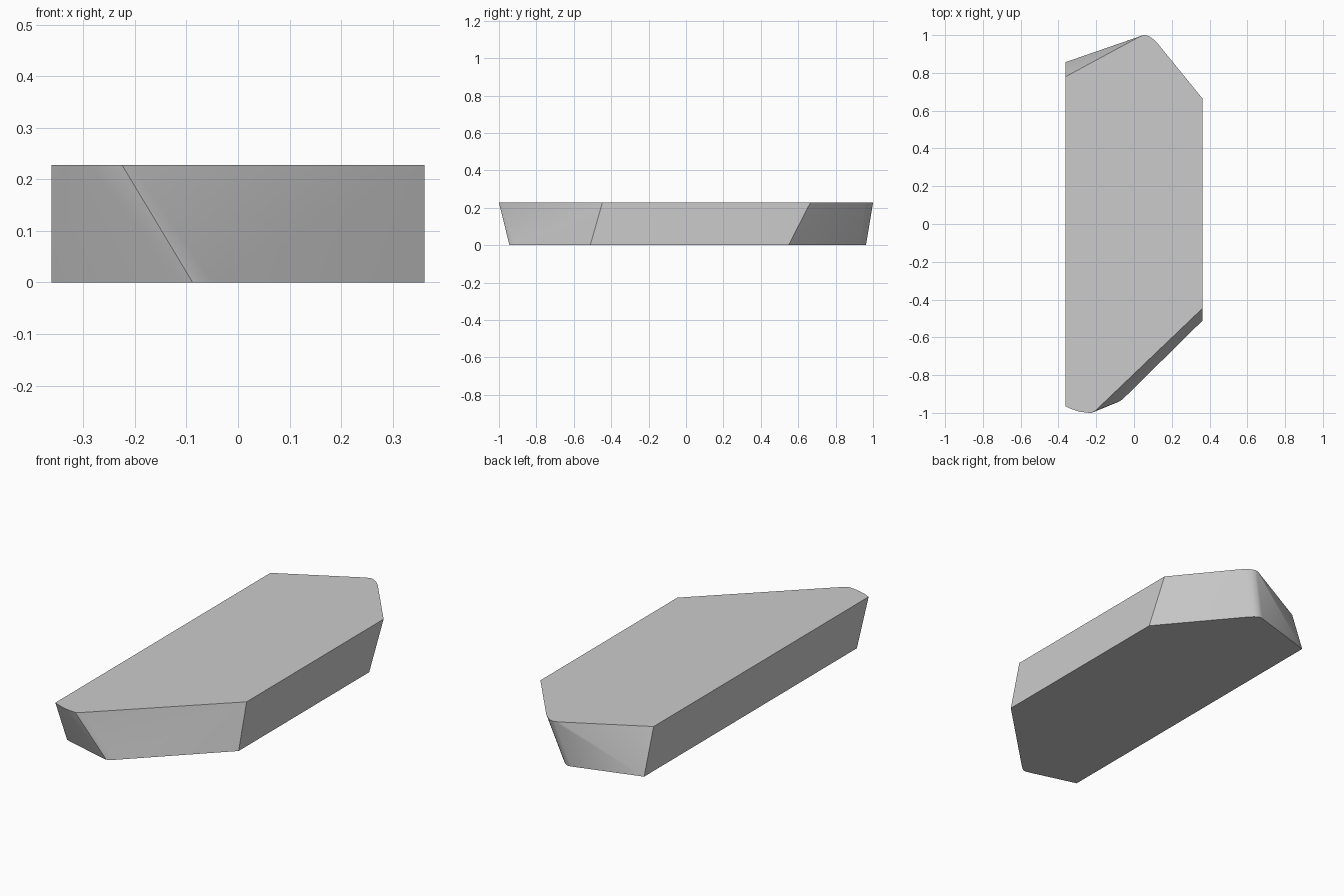
import bpy
import bmesh
import math

if "Cube" in bpy.data.objects:
    bpy.data.objects.remove(bpy.data.objects["Cube"])

W, H = 0.362, 0.228  # half width, thickness

# Upper outline, counter-clockwise from the front left corner
top = [(-W, -0.966), (-0.33, -0.980), (-0.29, -0.993), (-0.25, -0.999),
       (-0.225, -1.0), (-0.205, -0.989), (W, -0.447),
       (W, 0.665), (0.125, 0.956), (0.105, 0.976), (0.085, 0.991),
       (0.065, 0.999), (0.05, 1.0), (0.03, 0.992), (-W, 0.78)]

# Lower outline, its pointed ends shifted sideways from the upper ones
base = [(-W, -0.87), (-0.115, -0.939), (-0.088, -0.944), (-0.07, -0.935),
        (-0.05, -0.918), (W, -0.512),
        (W, 0.548), (0.04, 0.932), (0.022, 0.949), (0.0, 0.962),
        (-0.02, 0.96), (-W, 0.857)]

# Slab: convex skin around both outlines
bm = bmesh.new()
for outline, z in ((top, H), (base, 0.0)):
    for x, y in outline:
        bm.verts.new((x, y, z))
bmesh.ops.convex_hull(bm, input=bm.verts[:])
bmesh.ops.dissolve_limit(bm, angle_limit=math.radians(0.5),
                         verts=bm.verts[:], edges=bm.edges[:])
bmesh.ops.recalc_face_normals(bm, faces=bm.faces[:])

mesh = bpy.data.meshes.new("stone_slab")
bm.to_mesh(mesh)
bm.free()
slab = bpy.data.objects.new("stone_slab", mesh)
bpy.context.collection.objects.link(slab)

# Smooth the rounded tips, keep the cut edges sharp
bpy.context.view_layer.objects.active = slab
slab.select_set(True)
bpy.ops.object.shade_smooth_by_angle(angle=math.radians(25))
